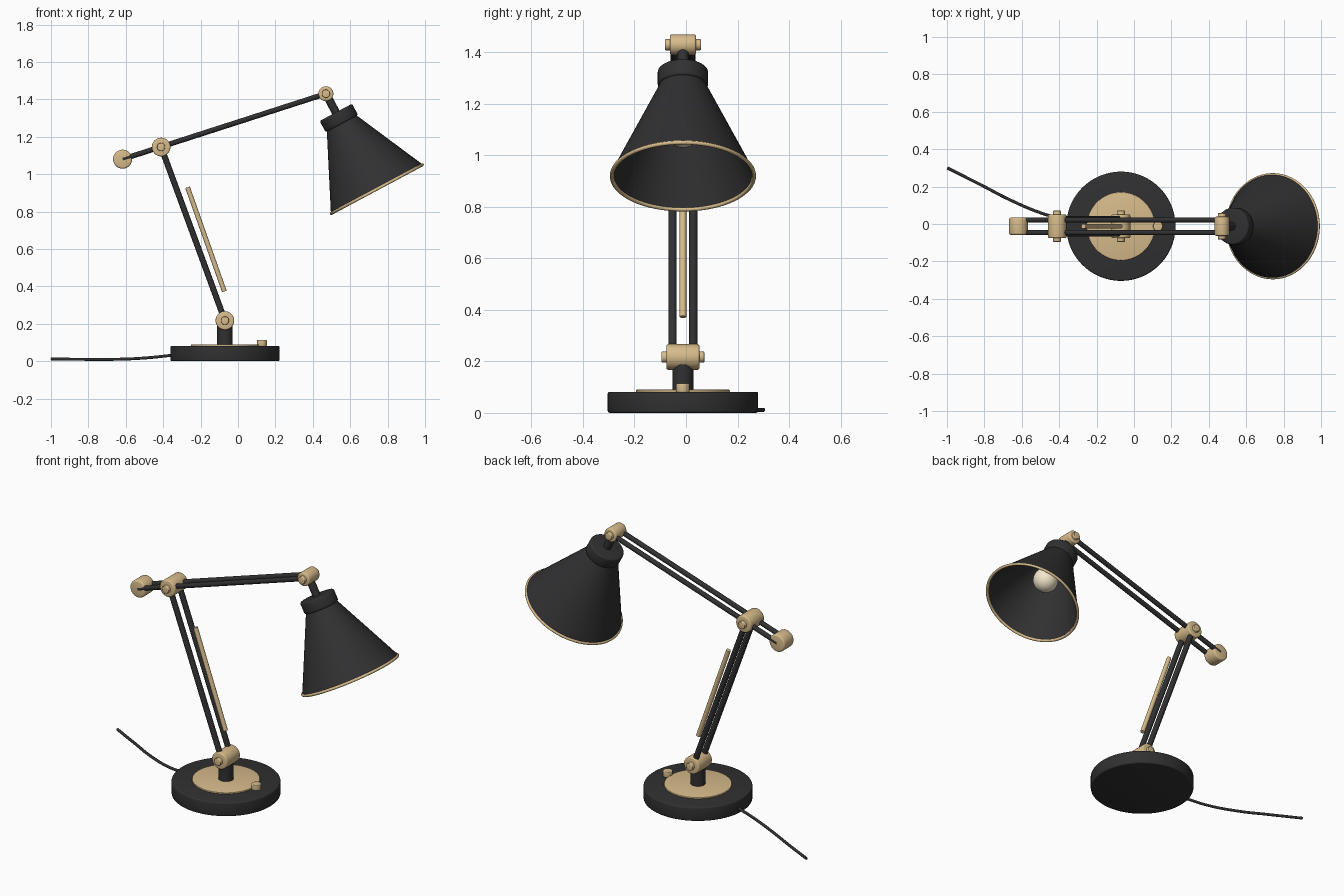
import bpy, math
from mathutils import Vector

if "Cube" in bpy.data.objects:
    bpy.data.objects.remove(bpy.data.objects["Cube"])

CY = -0.012  # symmetry plane of the lamp


def material(name, color):
    m = bpy.data.materials.new(name)
    m.diffuse_color = (*color, 1)
    m.use_nodes = True
    m.node_tree.nodes["Principled BSDF"].inputs["Base Color"].default_value = m.diffuse_color
    return m


BLACK = material("black_paint", (0.03, 0.03, 0.032))
BRASS = material("brass", (0.68, 0.5, 0.26))
GLASS = material("warm_glass", (0.9, 0.8, 0.6))


def finish(ob, name, mat, bevel=0):
    ob.name = name
    ob.data.materials.append(mat)
    bpy.context.view_layer.objects.active = ob
    if bevel:
        b = ob.modifiers.new("bevel", 'BEVEL')
        b.width, b.segments, b.limit_method = bevel, 3, 'ANGLE'
        bpy.ops.object.modifier_apply(modifier=b.name)
    bpy.ops.object.shade_smooth_by_angle(angle=math.radians(35))
    return ob


def rod(name, a, b, r, mat, bevel=0, sides=32):
    a, b = Vector(a), Vector(b)
    bpy.ops.mesh.primitive_cylinder_add(vertices=sides, radius=r, depth=(b - a).length, location=(a + b) / 2)
    ob = bpy.context.object
    ob.rotation_euler = (b - a).to_track_quat('Z', 'Y').to_euler()
    return finish(ob, name, mat, bevel)


def cross_rod(name, x, z, half, r, mat, bevel):
    return rod(name, (x, CY - half, z), (x, CY + half, z), r, mat, bevel)


def lathe(name, profile, location, rotation, mat, steps=64):
    n = len(profile)
    verts = [(r * math.cos(t), r * math.sin(t), z)
             for t in (2 * math.pi * i / steps for i in range(steps)) for r, z in profile]
    faces = [(i * n + j, (i + 1) % steps * n + j, (i + 1) % steps * n + (j + 1) % n, i * n + (j + 1) % n)
             for i in range(steps) for j in range(n)]
    me = bpy.data.meshes.new(name)
    me.from_pydata(verts, [], faces)
    ob = bpy.data.objects.new(name, me)
    bpy.context.collection.objects.link(ob)
    ob.location, ob.rotation_euler = location, rotation
    bpy.ops.object.select_all(action='DESELECT')
    ob.select_set(True)
    bpy.context.view_layer.objects.active = ob
    bpy.ops.object.mode_set(mode='EDIT')
    bpy.ops.mesh.select_all(action='SELECT')
    bpy.ops.mesh.normals_make_consistent(inside=False)
    bpy.ops.object.mode_set(mode='OBJECT')
    return finish(ob, name, mat)


# Base, plate, switch and post
BX = -0.07
rod("base", (BX, CY, 0), (BX, CY, 0.082), 0.292, BLACK, 0.008, 96)
rod("base_plate", (BX, CY, 0.08), (BX, CY, 0.09), 0.182, BRASS, 0.003, 64)
rod("switch", (0.128, CY, 0.08), (0.128, CY, 0.114), 0.026, BRASS, 0.004)
rod("post", (BX, CY, 0.08), (BX, CY, 0.217), 0.041, BLACK)

# Joints with their bolts
BOTTOM, ELBOW, HEAD, WEIGHT = (BX, 0.217), (-0.411, 1.145), (0.47, 1.43), (-0.617, 1.08)
for name, (x, z), half, r, bolt in (("bottom", BOTTOM, 0.064, 0.05, 0.083),
                                    ("elbow", ELBOW, 0.064, 0.05, 0.083),
                                    ("head", HEAD, 0.051, 0.04, 0.07)):
    cross_rod(name + "_joint", x, z, half, r, BRASS, 0.008)
    cross_rod(name + "_bolt", x, z, bolt, 0.022, BRASS, 0.004)
cross_rod("counterweight", *WEIGHT, 0.046, 0.051, BRASS, 0.01)

# Paired arms and tension rod
for side, s in (("front", -1), ("back", 1)):
    y = CY + s * 0.04
    rod(f"lower_arm_{side}", (BOTTOM[0], y, BOTTOM[1]), (ELBOW[0], y, ELBOW[1]), 0.016, BLACK)
    y = CY + s * 0.034
    rod(f"upper_arm_{side}", (WEIGHT[0], y, WEIGHT[1]), (HEAD[0], y, HEAD[1]), 0.014, BLACK)
rod("tension_rod", (-0.27, CY, 0.93), (-0.073, CY, 0.373), 0.013, BRASS)

# Lamp head, laid out along an axis from the head joint
axis = Vector((0.471, 0, -0.882)).normalized()
head = Vector((HEAD[0], CY, HEAD[1]))
turn = axis.to_track_quat('Z', 'Y').to_euler()
rod("head_stem", head, head + axis * 0.13, 0.022, BLACK)
rod("shade_collar", head + axis * 0.113, head + axis * 0.182, 0.098, BLACK, 0.01, 64)
lathe("shade", [(0.088, 0.175), (0.278, 0.577), (0.27, 0.577), (0.08, 0.175)], head, turn, BLACK)
bpy.ops.mesh.primitive_torus_add(major_segments=64, minor_segments=12, major_radius=0.276,
                                 minor_radius=0.008, location=head + axis * 0.578, rotation=turn)
finish(bpy.context.object, "shade_rim", BRASS)
bpy.ops.mesh.primitive_uv_sphere_add(segments=32, ring_count=16, radius=0.072, location=head + axis * 0.372)
finish(bpy.context.object, "bulb", GLASS)
rod("bulb_socket", head + axis * 0.17, head + axis * 0.315, 0.04, BLACK)

# Power cord
cu = bpy.data.curves.new("cord", 'CURVE')
cu.dimensions, cu.bevel_depth, cu.bevel_resolution, cu.use_fill_caps = '3D', 0.008, 3, True
points = [(-0.34, 0.015, 0.033), (-0.5, 0.06, 0.017), (-0.665, 0.13, 0.01), (-0.82, 0.21, 0.01), (-0.998, 0.3, 0.012)]
sp = cu.splines.new('BEZIER')
sp.bezier_points.add(len(points) - 1)
for bp, p in zip(sp.bezier_points, points):
    bp.co = p
    bp.handle_left_type = bp.handle_right_type = 'AUTO'
cord = bpy.data.objects.new("cord", cu)
cu.materials.append(BLACK)
bpy.context.collection.objects.link(cord)
